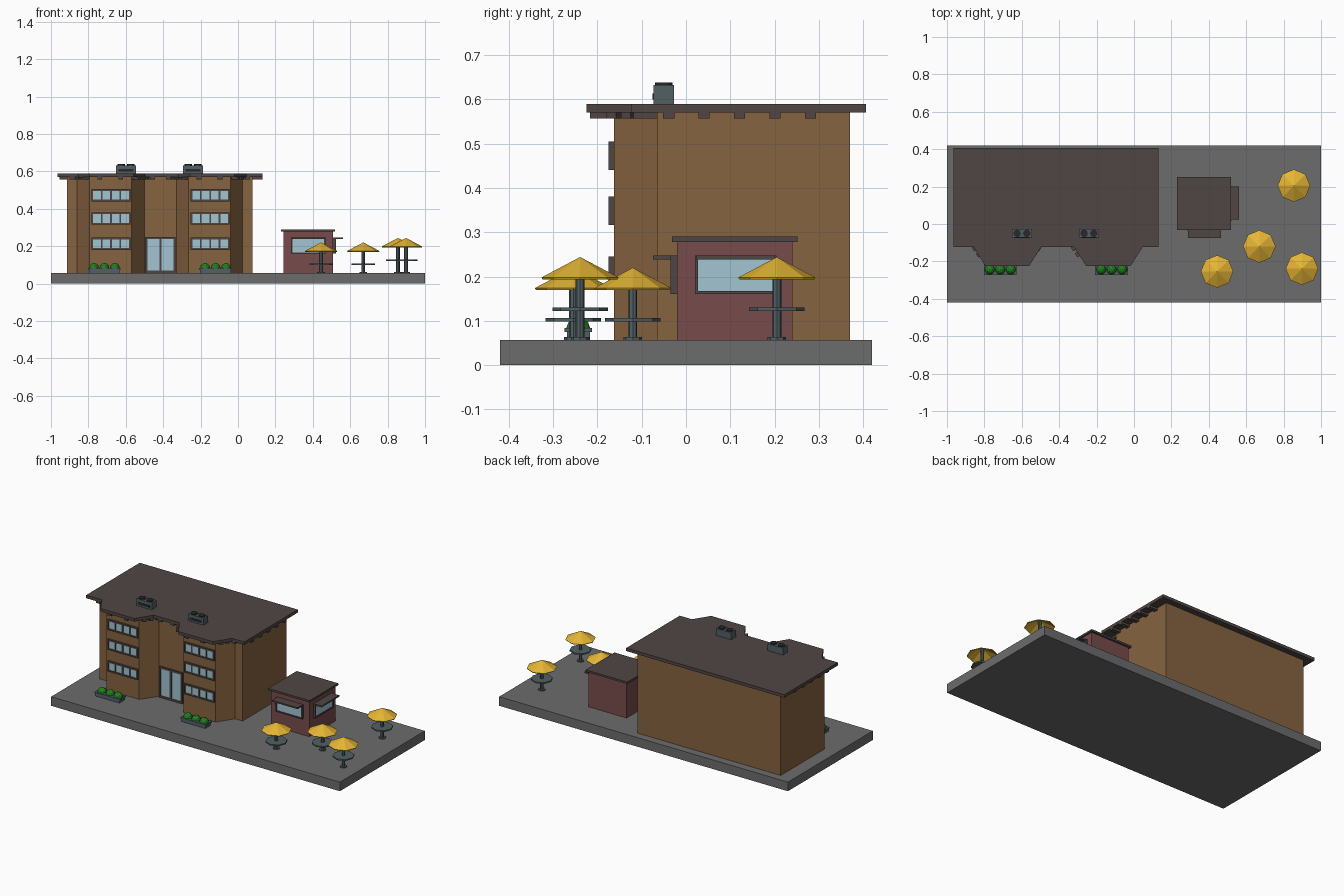
import bpy, bmesh, math
from mathutils import Vector, Matrix

if "Cube" in bpy.data.objects:
    bpy.data.objects.remove(bpy.data.objects["Cube"])


def mat(name, r, g, b):
    m = bpy.data.materials.new(name)
    m.diffuse_color = (r, g, b, 1)
    m.use_nodes = True
    m.node_tree.nodes["Principled BSDF"].inputs["Base Color"].default_value = m.diffuse_color
    return m


PAVING = mat("paving", .15, .15, .155)
BROWN = mat("brown_wall", .24, .125, .052)
ROOF = mat("roof_brown", .08, .062, .058)
RED = mat("red_wall", .19, .07, .07)
GLASS = mat("glass", .36, .56, .65)
METAL = mat("metal", .085, .117, .127)
DARK = mat("dark", .022, .022, .026)
GREEN = mat("green", .015, .22, .015)
YELLOW = mat("yellow", .78, .46, .035)


def finish(name, bm, m):
    me = bpy.data.meshes.new(name)
    bmesh.ops.recalc_face_normals(bm, faces=bm.faces)
    bm.to_mesh(me)
    bm.free()
    me.materials.append(m)
    ob = bpy.data.objects.new(name, me)
    bpy.context.collection.objects.link(ob)
    return ob


def box(name, m, x0, x1, y0, y1, z0, z1, turn=Matrix()):
    bm = bmesh.new()
    size = Matrix.Diagonal((x1 - x0, y1 - y0, z1 - z0, 1))
    mid = Matrix.Translation(((x0 + x1) / 2, (y0 + y1) / 2, (z0 + z1) / 2))
    bmesh.ops.create_cube(bm, size=1, matrix=turn @ mid @ size)
    return finish(name, bm, m)


def prism(name, m, outline, z0, z1):
    bm = bmesh.new()
    face = bm.faces.new([bm.verts.new((x, y, z0)) for x, y in outline])
    ext = bmesh.ops.extrude_face_region(bm, geom=[face])["geom"]
    bmesh.ops.translate(bm, vec=(0, 0, z1 - z0),
                        verts=[v for v in ext if isinstance(v, bmesh.types.BMVert)])
    return finish(name, bm, m)


def cone(name, m, x, y, z0, z1, r0, r1, n=8, caps=True):
    bm = bmesh.new()
    bmesh.ops.create_cone(bm, cap_ends=caps, segments=n, radius1=r0, radius2=r1, depth=z1 - z0,
                          matrix=Matrix.Translation((x, y, (z0 + z1) / 2)))
    bmesh.ops.remove_doubles(bm, verts=bm.verts, dist=1e-5)
    return finish(name, bm, m)


def window(name, x0, x1, z0, z1, panes, depth, border, turn):
    """Framed window facing local -y, wall plane at local y = 0."""
    f = depth
    for za, zb in ((z0, z0 + border), (z1 - border, z1)):
        box(name + "_rail", ROOF, x0, x1, -f, 0, za, zb, turn)
    step = (x1 - x0 - border) / panes
    for i in range(panes + 1):
        x = x0 + i * step
        box(name + "_bar", ROOF, x, x + border, -f, 0, z0 + border, z1 - border, turn)
    box(name + "_glass", GLASS, x0 + border / 2, x1 - border / 2, -f * .6, 0,
        z0 + border / 2, z1 - border / 2, turn)


G = .057
box("paved_base", PAVING, -1, 1, -.42, .42, 0, G)

# Main building: walls with two projecting bays, and overhanging roof
walls = [(-.915, -.065), (-.86, -.065), (-.795, -.163), (-.57, -.163), (-.5, -.065),
         (-.33, -.065), (-.265, -.163), (-.04, -.163), (.025, -.065), (.077, -.065),
         (.077, .37), (-.915, .37)]
prism("building_walls", BROWN, walls, G, .572)
prism("building_roof", ROOF,
      [(-.965, -.124), (-.856, -.124), (-.795, -.224), (-.56, -.224), (-.497, -.124),
       (-.32, -.124), (-.256, -.224), (-.018, -.224), (.046, -.124), (.13, -.124),
       (.13, .406), (-.965, .406)], .57, .589)

# Small brackets under the eaves, front and sides
for i in range(len(walls)):
    if i == 10:
        continue
    a, b = Vector(walls[i]), Vector(walls[(i + 1) % len(walls)])
    length = (b - a).length
    slanted = abs(a.x - b.x) > .01 and abs(a.y - b.y) > .01
    n = 3 if slanted else max(1, int(length / .08))
    pitch = length / n if length < .3 else .08
    turn = Matrix.Translation((a.x, a.y, 0)) @ Matrix.Rotation(math.atan2(b.y - a.y, b.x - a.x), 4, 'Z')
    for k in range(n):
        c = pitch * (k + .5) if length < .3 else .026 + pitch * k
        if i == 11:
            c = length - c
        depth = .04 if slanted or i > 9 else .054
        box("eave_bracket", ROOF, c - .0125, c + .0125, -depth, 0, .556, .571, turn)

# Bay windows and entrance door
for bx in (-.783, -.253):
    for z in (.18, .316, .44):
        window("bay_window", bx, bx + .208, z, z + .065, 4, .012, .009,
               Matrix.Translation((0, -.163, 0)))
window("entrance_door", -.496, -.334, G, .25, 2, .01, .012, Matrix.Translation((0, -.065, 0)))

# Rooftop air units with two fans each
for x in (-.599, -.241):
    box("roof_unit", METAL, x - .053, x + .053, -.073, -.027, .587, .632)
    box("roof_unit_grille", DARK, x - .04, x + .04, -.076, -.07, .599, .613)
    for dx in (-.026, .026):
        cone("roof_unit_fan", DARK, x + dx, -.05, .63, .638, .02, .02, 12)

# Planters with three round shrubs
for x in (-.715, -.12):
    box("planter", METAL, x - .082, x + .082, -.269, -.217, G, .079)
    box("planter_rim", METAL, x - .088, x + .088, -.274, -.212, .075, .084)
    for dx in (-.056, 0, .056):
        bm = bmesh.new()
        bmesh.ops.create_icosphere(bm, subdivisions=2, radius=.027,
                                   matrix=Matrix.Translation((x + dx, -.243, .083)))
        finish("shrub", bm, GREEN)

# Kiosk with a serving window and awning on the front and the right
box("kiosk_walls", RED, .243, .508, -.02, .24, G, .28)
box("kiosk_roof", ROOF, .23, .518, -.032, .252, .278, .29)
front = Matrix.Translation((.376, -.02, 0))
right = Matrix.Translation((.508, .112, 0)) @ Matrix.Rotation(math.pi / 2, 4, 'Z')
for turn in (front, right):
    window("kiosk_window", -.092, .092, .16, .247, 1, .015, .007, turn)
    box("kiosk_awning", ROOF, -.088, .088, -.054, 0, .238, .247, turn)

# Cafe tables with octagonal parasols
for x, y, tip in ((.444, -.254, .22), (.67, -.12, .22), (.855, .205, .244), (.898, -.239, .244)):
    t = tip - .114
    cone("table_foot", METAL, x, y, G, .063, .021, .021)
    cone("parasol_pole", METAL, x, y, G, tip - .006, .01, .01)
    cone("table_top", METAL, x, y, t - .008, t, .0625, .0625)
    shade = cone("parasol", YELLOW, x, y, tip - .046, tip, .087, 0, 8, False)
    mod = shade.modifiers.new("thickness", 'SOLIDIFY')
    mod.thickness = .005
